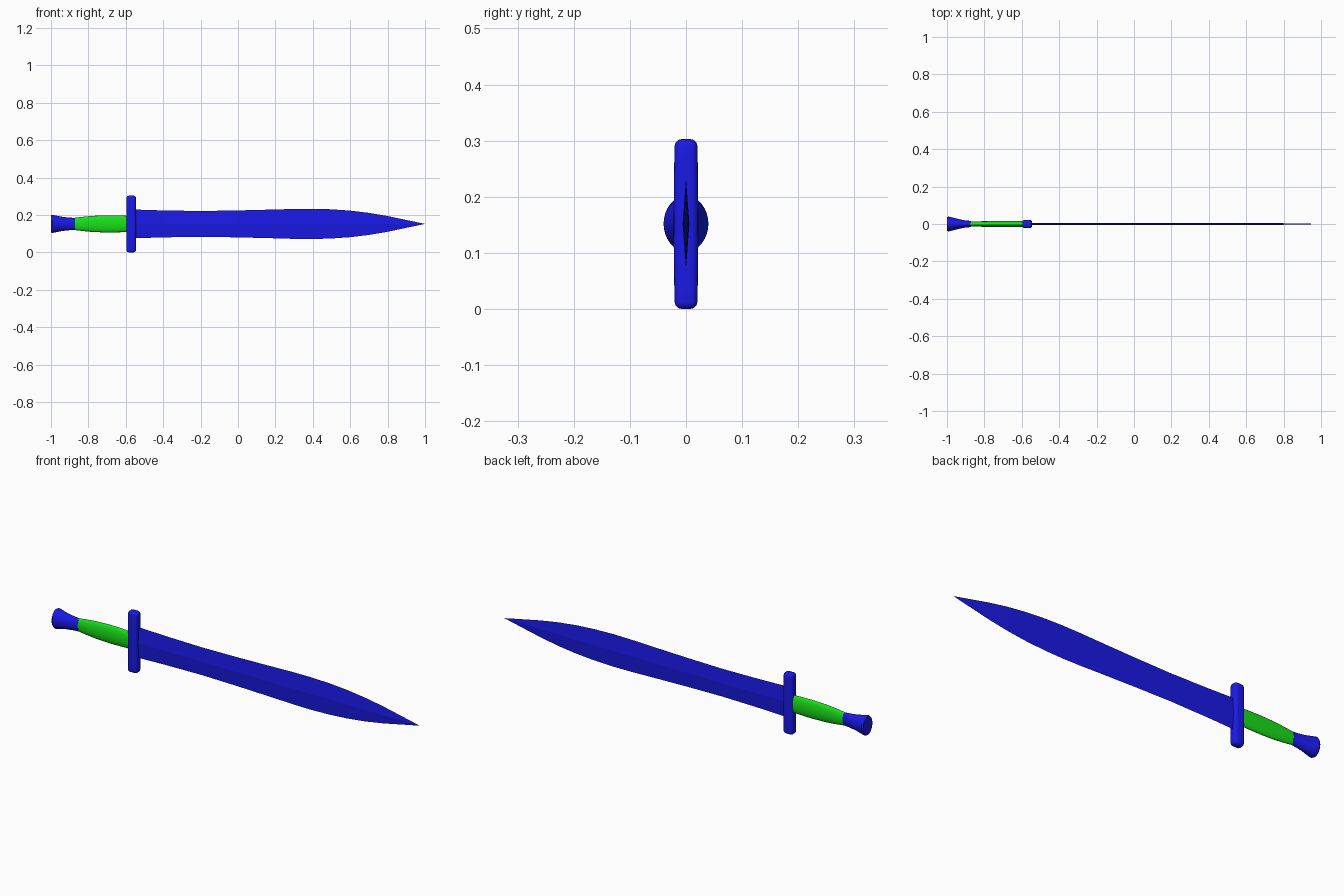
import bpy, bmesh, math

if "Cube" in bpy.data.objects:
    bpy.data.objects.remove(bpy.data.objects["Cube"])

ZC = 0.152  # height of the sword's long axis


def material(name, color):
    m = bpy.data.materials.new(name)
    m.diffuse_color = color
    m.use_nodes = True
    m.node_tree.nodes["Principled BSDF"].inputs["Base Color"].default_value = m.diffuse_color
    return m


BLUE = material("blue", (0.01, 0.01, 0.8, 1))
GREEN = material("green", (0.01, 0.75, 0.01, 1))


def finish(name, bm, mat, smooth):
    bmesh.ops.recalc_face_normals(bm, faces=bm.faces)
    me = bpy.data.meshes.new(name)
    bm.to_mesh(me)
    bm.free()
    me.materials.append(mat)
    ob = bpy.data.objects.new(name, me)
    bpy.context.collection.objects.link(ob)
    bpy.context.view_layer.objects.active = ob
    ob.select_set(True)
    if smooth:
        bpy.ops.object.shade_smooth_by_angle(angle=math.radians(40))
    ob.select_set(False)
    return ob


def loft(name, stations, sides, mat, smooth=True, tip=None):
    """Elliptical rings (x, half_y, half_z) joined along x; optional end point."""
    bm = bmesh.new()
    rings = []
    for x, hy, hz in stations:
        rings.append([bm.verts.new((x, hy * math.cos(2 * math.pi * i / sides),
                                    ZC + hz * math.sin(2 * math.pi * i / sides)))
                      for i in range(sides)])
    for a, b in zip(rings, rings[1:]):
        for i in range(sides):
            j = (i + 1) % sides
            bm.faces.new((a[i], a[j], b[j], b[i]))
    bm.faces.new(rings[0])
    if tip is None:
        bm.faces.new(rings[-1])
    else:
        t = bm.verts.new((tip, 0, ZC))
        for i in range(sides):
            bm.faces.new((rings[-1][i], rings[-1][(i + 1) % sides], t))
    return finish(name, bm, mat, smooth)


# Leaf-shaped blade with a diamond section
loft("blade", [(-0.56, 0.006, 0.077), (-0.4, 0.006, 0.072), (-0.2, 0.006, 0.069),
               (0.0, 0.006, 0.072), (0.2, 0.006, 0.077), (0.3, 0.006, 0.080),
               (0.4, 0.006, 0.081), (0.5, 0.0058, 0.078), (0.6, 0.0055, 0.071),
               (0.7, 0.005, 0.059), (0.8, 0.004, 0.042), (0.9, 0.0025, 0.021)],
     4, BLUE, smooth=False, tip=1.0)

# Oval grip, swelling in the middle
loft("grip", [(-0.885, 0.014, 0.031), (-0.84, 0.0145, 0.037), (-0.78, 0.015, 0.043),
              (-0.70, 0.0155, 0.046), (-0.64, 0.0155, 0.045), (-0.58, 0.015, 0.043)],
     32, GREEN)

# Flared pommel with a slightly domed end
loft("pommel", [(-1.0, 0.036, 0.046), (-0.993, 0.040, 0.049), (-0.975, 0.036, 0.045),
                (-0.94, 0.027, 0.038), (-0.905, 0.020, 0.034), (-0.872, 0.016, 0.032)],
     32, BLUE)

# Crossguard: slightly bulged bar with rounded edges
bm = bmesh.new()
bmesh.ops.create_cube(bm, size=1)
for v in bm.verts:
    v.co = (v.co.x * 0.052 - 0.571, v.co.y * 0.040, v.co.z * 0.303 + 0.1515)
upright = [e for e in bm.edges if abs(e.verts[0].co.z - e.verts[1].co.z) > 0.1]
bmesh.ops.subdivide_edges(bm, edges=upright, cuts=7)
for v in bm.verts:
    v.co.y *= 1 + 0.1 * (1 - ((v.co.z - 0.1515) / 0.1515) ** 2)
guard = finish("crossguard", bm, BLUE, False)
bev = guard.modifiers.new("rounding", "BEVEL")
bev.width = 0.013
bev.segments = 4
bev.limit_method = "ANGLE"
bpy.context.view_layer.objects.active = guard
guard.select_set(True)
bpy.ops.object.modifier_apply(modifier=bev.name)
bpy.ops.object.shade_smooth_by_angle(angle=math.radians(40))
